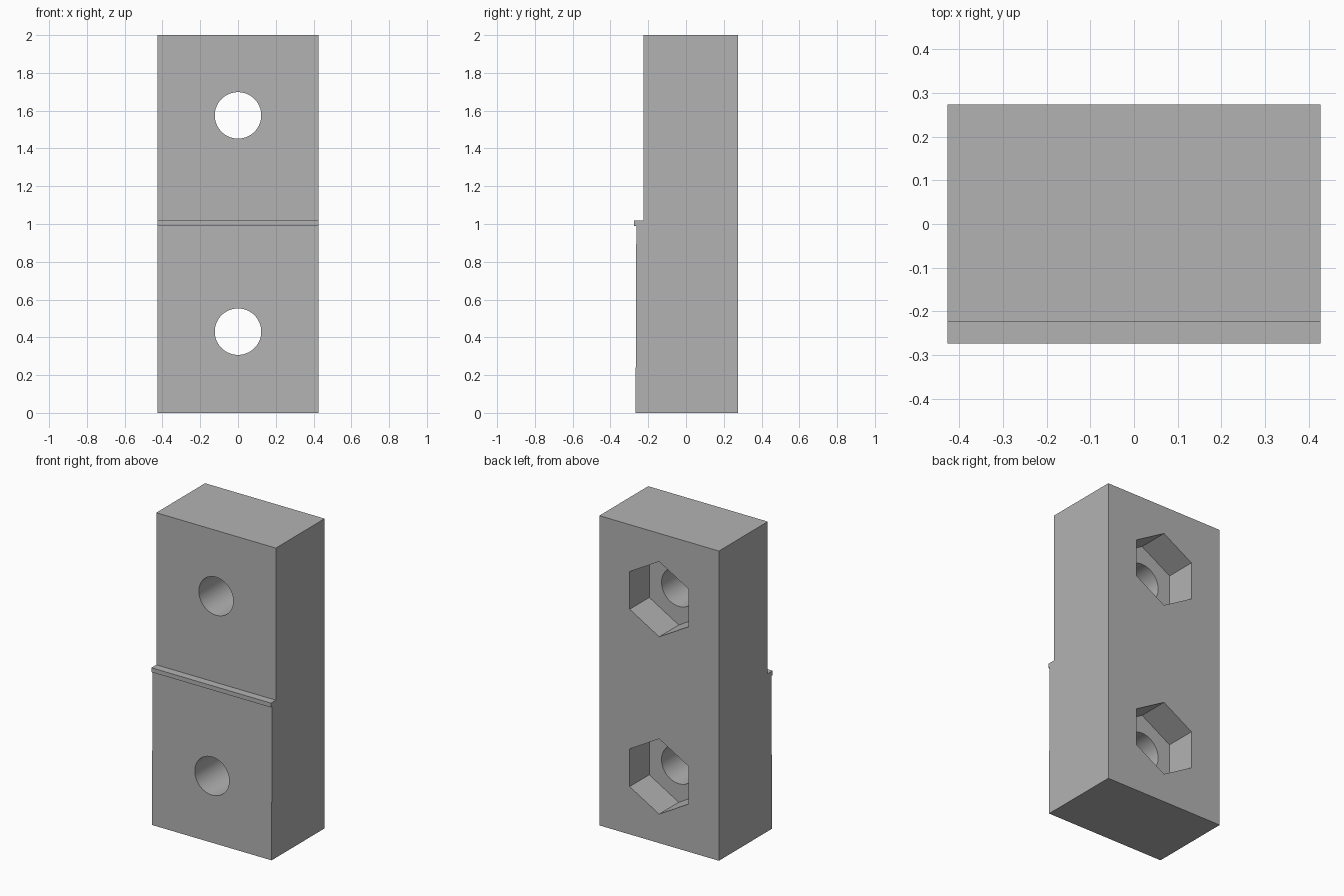
import bpy
import bmesh
import math

old = bpy.data.objects.get("Cube")
if old:
    bpy.data.objects.remove(old, do_unlink=True)

grey = bpy.data.materials.new("plain grey")
grey.use_nodes = True
colour = (0.45, 0.45, 0.45, 1)
grey.diffuse_color = colour
grey.node_tree.nodes["Principled BSDF"].inputs["Base Color"].default_value = colour

HALF_WIDTH = 0.427
BACK = 0.274
BOLT_HEIGHTS = (0.43, 1.575)

# Block: side profile (y, z) with the thin front lip, extruded across x
profile = [(BACK, 0), (BACK, 2), (-0.224, 2), (-0.224, 1.018),
           (-0.274, 1.018), (-0.274, 0.99), (-0.263, 0.99), (-0.267, 0)]
bm = bmesh.new()
side = bm.faces.new([bm.verts.new((-HALF_WIDTH, y, z)) for y, z in profile])
extruded = bmesh.ops.extrude_face_region(bm, geom=[side])["geom"]
bmesh.ops.translate(bm, vec=(2 * HALF_WIDTH, 0, 0),
                    verts=[v for v in extruded if isinstance(v, bmesh.types.BMVert)])
bmesh.ops.recalc_face_normals(bm, faces=bm.faces)
mesh = bpy.data.meshes.new("mounting_block")
bm.to_mesh(mesh)
bm.free()
mesh.materials.append(grey)
block = bpy.data.objects.new("mounting_block", mesh)
bpy.context.collection.objects.link(block)


def cut(sides, radius, y, length, z):
    """Cut a prism running along y out of the block."""
    bpy.ops.mesh.primitive_cylinder_add(vertices=sides, radius=radius, depth=length,
                                        location=(0, y, z), rotation=(math.pi / 2, 0, 0))
    cutter = bpy.context.object
    cutter.hide_render = True
    cutter.data.materials.append(grey)
    mod = block.modifiers.new("cut", "BOOLEAN")
    mod.operation = "DIFFERENCE"
    mod.solver = "EXACT"
    mod.object = cutter
    bpy.ops.object.select_all(action="DESELECT")
    bpy.context.view_layer.objects.active = block
    block.select_set(True)
    bpy.ops.object.modifier_apply(modifier=mod.name)
    bpy.data.objects.remove(cutter, do_unlink=True)


# Bolt holes right through, with hexagonal nut pockets in the back
for height in BOLT_HEIGHTS:
    cut(64, 0.123, 0, 1, height)
    cut(6, 0.243, BACK, 0.4, height)

bpy.ops.object.shade_smooth_by_angle(angle=math.radians(30))
